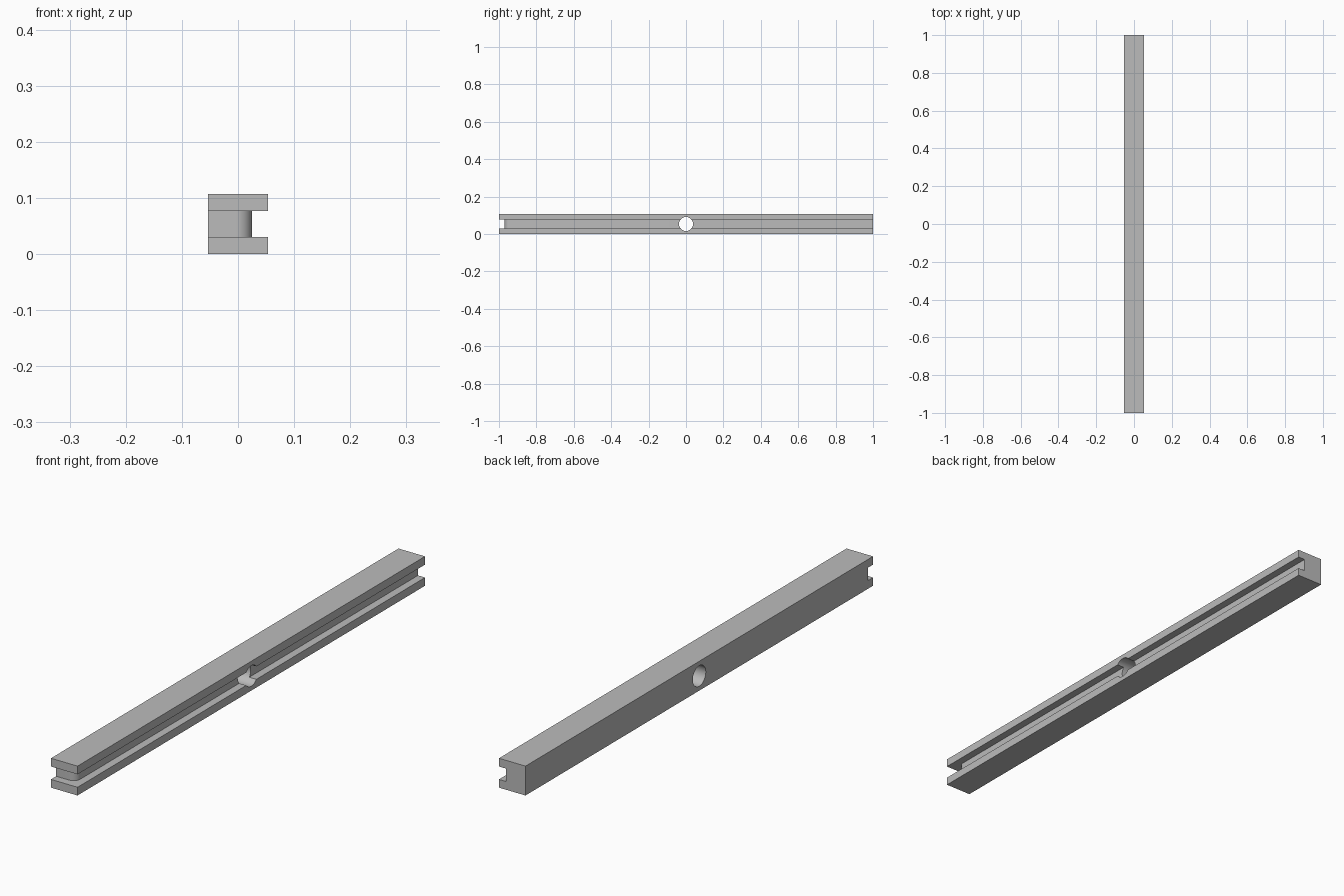
import bpy, bmesh
from math import sin, cos, pi, radians

if "Cube" in bpy.data.objects:
    bpy.data.objects.remove(bpy.data.objects["Cube"])

HALF = 0.0535        # half width of the square bar
LIP = 0.03           # thickness of each flange
CORE_X = 0.025       # side face of the web
CORE_Y = -0.97       # front face of the web
ROUND = 0.028        # corner radius of the web
HOLE = 0.0375        # radius of the cross hole

grey = bpy.data.materials.new("light_grey")
grey.use_nodes = True
color = (0.5, 0.5, 0.5, 1)
grey.diffuse_color = color
grey.node_tree.nodes["Principled BSDF"].inputs["Base Color"].default_value = color


def prism(name, outline, z0, z1):
    """Extrude a plan outline between two heights."""
    bm = bmesh.new()
    face = bm.faces.new([bm.verts.new((x, y, z0)) for x, y in outline])
    top = bmesh.ops.extrude_face_region(bm, geom=[face])["geom"]
    bmesh.ops.translate(bm, vec=(0, 0, z1 - z0),
                        verts=[v for v in top if isinstance(v, bmesh.types.BMVert)])
    bmesh.ops.recalc_face_normals(bm, faces=bm.faces)
    mesh = bpy.data.meshes.new(name)
    bm.to_mesh(mesh)
    bm.free()
    obj = bpy.data.objects.new(name, mesh)
    bpy.context.collection.objects.link(obj)
    mesh.materials.append(grey)
    return obj


def cut(target, cutter):
    cutter.hide_render = True
    mod = target.modifiers.new("cut", "BOOLEAN")
    mod.operation, mod.solver, mod.object = "DIFFERENCE", "EXACT", cutter
    bpy.ops.object.select_all(action="DESELECT")
    target.select_set(True)
    bpy.context.view_layer.objects.active = target
    bpy.ops.object.modifier_apply(modifier=mod.name)
    bpy.data.objects.remove(cutter)


# Square bar
bar = prism("grooved_bar", [(-HALF, -1), (HALF, -1), (HALF, 1), (-HALF, 1)], 0, 2 * HALF)

# Groove along the side that wraps round the front end with a rounded corner
corner = [(CORE_X - ROUND + ROUND * sin(a), CORE_Y + ROUND - ROUND * cos(a))
          for a in (i * pi / 24 for i in range(13))]
groove = [(-0.2, -1.1), (0.2, -1.1), (0.2, 1.1), (CORE_X, 1.1)]
groove += corner[::-1] + [(-0.2, CORE_Y)]
cut(bar, prism("groove_cutter", groove, LIP, 2 * HALF - LIP))

# Round hole across the middle
bpy.ops.mesh.primitive_cylinder_add(vertices=48, radius=HOLE, depth=0.4,
                                    location=(0, 0, HALF), rotation=(0, pi / 2, 0))
drill = bpy.context.object
drill.name = "hole_cutter"
drill.data.materials.append(grey)
cut(bar, drill)

bpy.ops.object.shade_smooth_by_angle(angle=radians(30))
